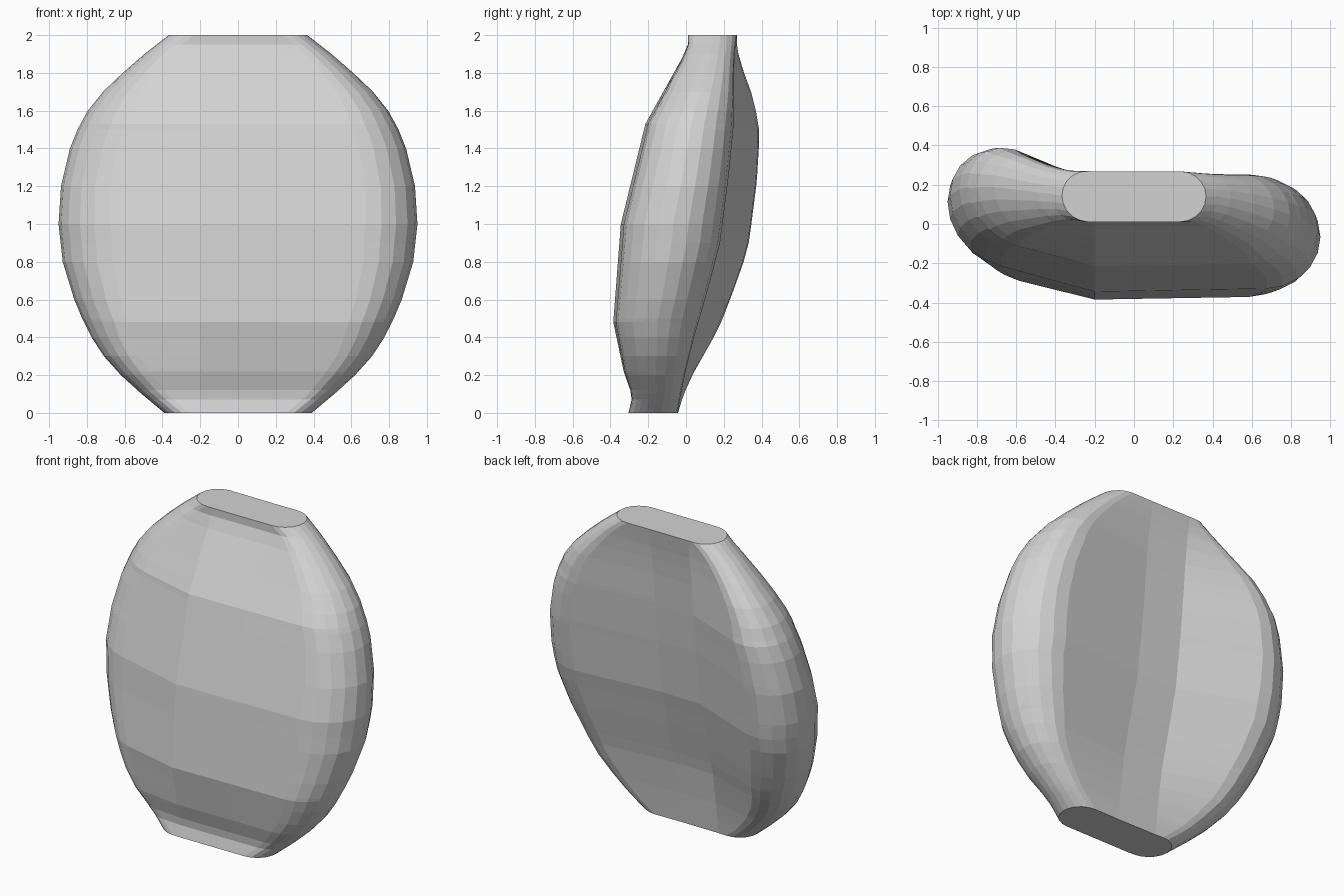
import bpy, bmesh, math

cube = bpy.data.objects.get("Cube")
if cube:
    bpy.data.objects.remove(cube, do_unlink=True)

# Plain grey for the whole body
grey = bpy.data.materials.new("plain_grey")
grey.use_nodes = True
grey.diffuse_color = (0.65, 0.65, 0.65, 1)
grey.node_tree.nodes["Principled BSDF"].inputs["Base Color"].default_value = (0.65, 0.65, 0.65, 1)

# Profiles along the height: (z, value)
HALF_WIDTH = [(0, .39), (.1, .51), (.2, .62), (.3, .71), (.4, .775), (.5, .825), (.6, .867), (.8, .928), (1, .95),
              (1.2, .937), (1.4, .89), (1.5, .85), (1.6, .795), (1.7, .715), (1.8, .61), (1.9, .495), (2, .367)]
FRONT = [(0, -.305), (.07, -.288), (.12, -.295), (.22, -.33), (.48, -.385), (1, -.345),
         (1.53, -.215), (1.88, -.02), (1.95, .01), (2, .01)]
BACK = [(0, -.04), (.2, .0), (.4, .045), (.67, .12), (.9, .18), (1.25, .225), (1.5, .25), (2, .272)]
SWEEP = [(0, .15), (.45, .9), (.8, 1), (1.5, 1), (1.7, .8), (1.85, .55), (2, .1)]
# Shift towards the back across the width: (x, shift); the back is hollow in the middle
FRONT_SHIFT = [(-.96, .18), (-.75, .15), (-.2, 0), (.6, .015), (.96, .02)]
BACK_SHIFT = [(-.96, .2), (-.75, .165), (-.62, .135), (-.2, -.04), (.08, -.05), (.6, 0), (.96, 0)]
CAP_STEPS = 10


def at(profile, k):
    """Read a profile at position k."""
    for (k0, v0), (k1, v1) in zip(profile, profile[1:]):
        if k <= k1:
            return v0 + (v1 - v0) * (k - k0) / (k1 - k0)
    return profile[-1][1]


def section(z):
    """Rounded slab outline with the right wing swept to the back."""
    w, f, b = at(HALF_WIDTH, z), at(FRONT, z), at(BACK, z)
    h, c = (b - f) / 2, (b + f) / 2
    a = min(1.02 * h, w - .23)
    angles = [math.pi * (i / CAP_STEPS - .5) for i in range(CAP_STEPS + 1)]
    left = [(w - a + a * math.cos(t), c + h * math.sin(t)) for t in angles]
    right = [(-x, 2 * c - y) for x, y in left]
    outline = left + [(.08, b), (-.2, b)] + right + [(-.2, f), (.2, f)]
    sweep = at(SWEEP, z)
    points = []
    for x, y in outline:
        depth = (y - f) / (b - f)
        shift = at(FRONT_SHIFT, x) * (1 - depth) + at(BACK_SHIFT, x) * depth
        points.append((x, y + sweep * shift, z))
    return points


# Body: sections lofted from the flat base to the flat top
heights = sorted({z for profile in (HALF_WIDTH, FRONT, BACK) for z, _ in profile})
bm = bmesh.new()
rings = [[bm.verts.new(p) for p in section(z)] for z in heights]
for low, high in zip(rings, rings[1:]):
    n = len(low)
    for i in range(n):
        j = (i + 1) % n
        bm.faces.new((low[i], low[j], high[j], high[i]))
bm.faces.new(rings[0][::-1])
bm.faces.new(rings[-1])
bmesh.ops.recalc_face_normals(bm, faces=bm.faces)

mesh = bpy.data.meshes.new("body")
bm.to_mesh(mesh)
bm.free()
mesh.materials.append(grey)
body = bpy.data.objects.new("body", mesh)
bpy.context.collection.objects.link(body)
